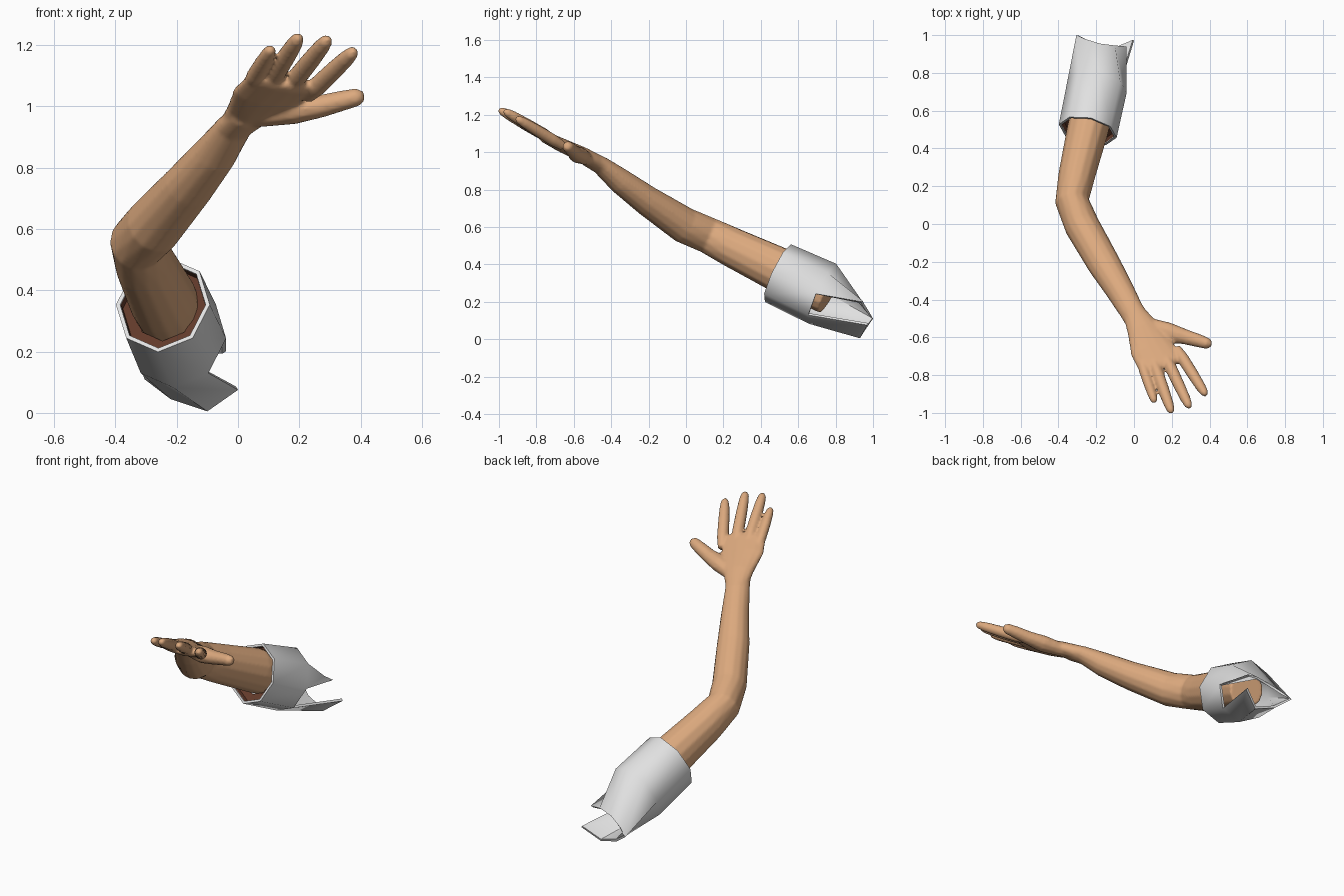
import bpy, bmesh, math
from mathutils import Vector

if "Cube" in bpy.data.objects:
    bpy.data.objects.remove(bpy.data.objects["Cube"])


def material(name, rgb):
    m = bpy.data.materials.new(name)
    m.diffuse_color = (*rgb, 1)
    m.use_nodes = True
    m.node_tree.nodes["Principled BSDF"].inputs["Base Color"].default_value = m.diffuse_color
    return m


SKIN = material("skin", (0.72, 0.40, 0.21))
CLOTH = material("light grey", (0.75, 0.75, 0.75))
LINING = material("dark brown", (0.13, 0.045, 0.025))


def finish(bm, name, mat):
    me = bpy.data.meshes.new(name)
    bm.to_mesh(me)
    bm.free()
    me.materials.append(mat)
    ob = bpy.data.objects.new(name, me)
    bpy.context.collection.objects.link(ob)
    bpy.ops.object.select_all(action='DESELECT')
    ob.select_set(True)
    bpy.context.view_layer.objects.active = ob
    return ob


def ring(c, u, v, ru, rv, n):
    return [c + u * ru * math.cos(2 * math.pi * i / n) + v * rv * math.sin(2 * math.pi * i / n)
            for i in range(n)]


def bridge(bm, rings, skip=()):
    n = len(rings[0])
    for k in range(len(rings) - 1):
        for i in range(n):
            if (k, i) not in skip:
                j = (i + 1) % n
                bm.faces.new((rings[k][i], rings[k][j], rings[k + 1][j], rings[k + 1][i]))


def tube(bm, pts, across=None, n=14):
    """Capped limb through (x, y, z, half width, half thickness)."""
    cs = [Vector(p[:3]) for p in pts]
    rings = []
    for i, p in enumerate(pts):
        t = (cs[min(i + 1, len(cs) - 1)] - cs[max(i - 1, 0)]).normalized()
        u = (across or t.cross(Vector((0, 0, 1)))).normalized()
        v = u.cross(t).normalized()
        rings.append([bm.verts.new(q) for q in ring(cs[i], u, v, p[3], p[4], n)])
    bridge(bm, rings)
    bm.faces.new(rings[0])
    bm.faces.new(rings[-1])


# Arm, palm and fingers, fused into one skin
bm = bmesh.new()
tube(bm, [(-.18, .76, .23, .10, .10), (-.245, .50, .37, .110, .122),
          (-.305, .25, .49, .097, .107), (-.328, .12, .555, .090, .098),
          (-.275, -.01, .61, .093, .097), (-.16, -.21, .742, .087, .080),
          (-.075, -.35, .845, .075, .068), (-.015, -.455, .93, .066, .048),
          (.03, -.53, .97, .066, .042)])
tube(bm, [(-.005, -.46, .937, .058, .044), (.045, -.55, .985, .085, .042),
          (.095, -.66, 1.035, .118, .038), (.145, -.745, 1.077, .124, .032),
          (.15, -.765, 1.087, .10, .024)], Vector((.93, .33, -.15)))
fingers = [  # base, tip, radius
    ((.048, -.76, 1.088), (.11, -.945, 1.19), .027),
    ((.115, -.76, 1.095), (.20, -1.0, 1.228), .031),
    ((.185, -.74, 1.085), (.295, -.973, 1.222), .031),
    ((.245, -.69, 1.052), (.382, -.908, 1.183), .031)]
for base, tip, r in fingers:
    a, b = Vector(base), Vector(tip)
    tube(bm, [(*a.lerp(b, f), r * s, r * s) for f, s in
              ((-.15, .8), (.1, 1.05), (.5, 1), (.8, .88), (.94, .7), (1, .35))], n=10)
tube(bm, [(.06, -.53, .965, .04, .035), (.18, -.575, .985, .055, .045),
          (.27, -.597, 1.0, .041, .038), (.34, -.617, 1.018, .036, .034),
          (.39, -.633, 1.03, .030, .030), (.41, -.638, 1.033, .016, .016)], n=10)
bmesh.ops.recalc_face_normals(bm, faces=bm.faces)
arm = finish(bm, "arm_and_hand", SKIN)
rm = arm.modifiers.new("fuse", 'REMESH')
rm.mode = 'VOXEL'
rm.voxel_size = 0.008
sm = arm.modifiers.new("soften", 'SMOOTH')
sm.factor = 0.5
sm.iterations = 4
bpy.ops.object.convert(target='MESH')
bpy.ops.object.shade_smooth()

# Sleeve: eight-sided, flattened at the shoulder, split along one side
D = Vector((.2, .88, -.42)).normalized()
U = D.cross(Vector((0, 0, 1))).normalized()
V = U.cross(D).normalized()
MOUTH = Vector((-.245, .492, .353))
shoulder = [(-.04, .94, .20), (-.10, .945, .205), (-.18, .955, .185), (-.26, .98, .145),
            (-.305, 1.0, .11), (-.22, .955, .045), (-.10, .93, .005), (0, .97, .075)]
bm = bmesh.new()
rows = [ring(MOUTH, U, V, .157, .170, 8),
        ring(Vector((-.195, .73, .243)), U, V, .160, .177, 8), shoulder]
bridge(bm, [[bm.verts.new(p) for p in r] for r in rows], skip={(1, 7)})
bmesh.ops.recalc_face_normals(bm, faces=bm.faces)
sleeve = finish(bm, "sleeve", CLOTH)
# make sure the outside faces outwards before thickening inwards
f = sleeve.data.polygons[0]
if f.normal.dot(f.center - MOUTH) < 0:
    sleeve.data.flip_normals()
so = sleeve.modifiers.new("cloth thickness", 'SOLIDIFY')
so.thickness = 0.014
so.offset = -1
bpy.ops.object.convert(target='MESH')
bpy.ops.object.shade_smooth_by_angle(angle=math.radians(50))

# Dark lining between sleeve mouth and arm
bm = bmesh.new()
rows = [ring(MOUTH + D * d, U, V, a, b, 8)
        for d, a, b in ((.004, .142, .155), (.03, .140, .153), (.045, .10, .11))]
bridge(bm, [[bm.verts.new(p) for p in r] for r in rows])
bmesh.ops.recalc_face_normals(bm, faces=bm.faces)
bmesh.ops.reverse_faces(bm, faces=bm.faces)
finish(bm, "sleeve_lining", LINING)
